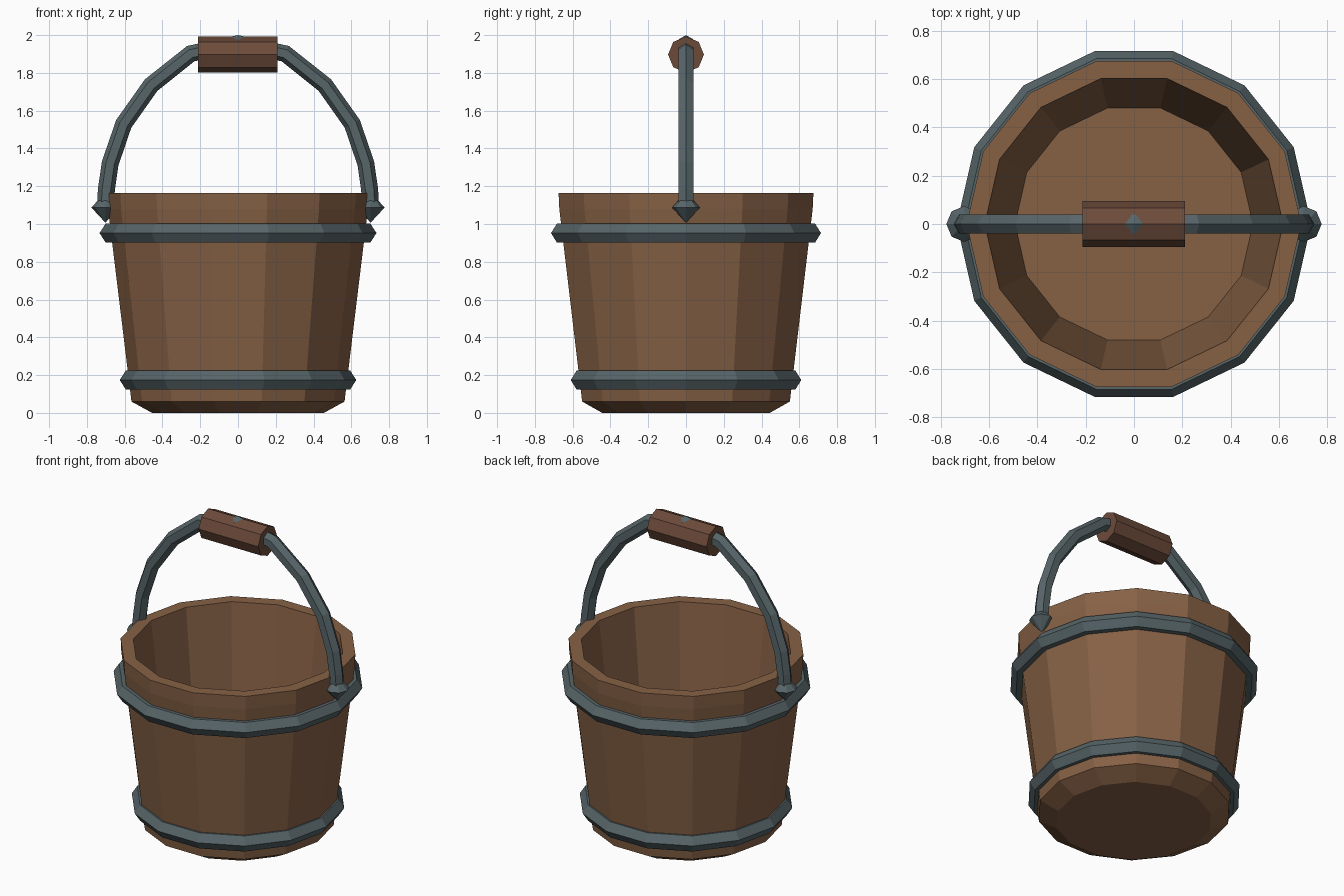
import bpy, bmesh
from math import sin, cos, pi
from mathutils import Vector

if "Cube" in bpy.data.objects:
    bpy.data.objects.remove(bpy.data.objects["Cube"])


def material(name, rgb):
    m = bpy.data.materials.new(name)
    m.diffuse_color = (*rgb, 1)
    m.use_nodes = True
    m.node_tree.nodes["Principled BSDF"].inputs["Base Color"].default_value = m.diffuse_color
    return m


WOOD = material("wood", (0.24, 0.12, 0.06))
GRIP = material("grip_wood", (0.15, 0.07, 0.042))
IRON = material("iron", (0.095, 0.13, 0.14))


def loft(name, rings, mat, closed=False):
    """Skin successive vertex rings; cap both ends unless closed into a loop."""
    bm = bmesh.new()
    vs = [[bm.verts.new(p) for p in r] for r in rings]
    n = len(vs[0])
    pairs = list(zip(vs, vs[1:])) + ([(vs[-1], vs[0])] if closed else [])
    for a, b in pairs:
        for i in range(n):
            j = (i + 1) % n
            bm.faces.new((a[i], a[j], b[j], b[i]))
    if not closed:
        bm.faces.new(vs[0])
        bm.faces.new(vs[-1])
    bmesh.ops.remove_doubles(bm, verts=bm.verts, dist=1e-5)
    bmesh.ops.recalc_face_normals(bm, faces=bm.faces)
    me = bpy.data.meshes.new(name)
    bm.to_mesh(me)
    bm.free()
    me.materials.append(mat)
    ob = bpy.data.objects.new(name, me)
    bpy.context.collection.objects.link(ob)
    return ob


def lathe(name, profile, sides, mat, closed=False, x=0):
    rings = [[(x + r * cos(2 * pi * i / sides), r * sin(2 * pi * i / sides), z)
              for i in range(sides)] for r, z in profile]
    return loft(name, rings, mat, closed)


# wooden tub: chamfered foot, flared wall, short rim, hollow inside
lathe("tub", [(0.455, 0), (0.564, 0.06), (0.688, 1.08), (0.692, 1.165),
              (0.617, 1.165), (0.492, 0.13)], 14, WOOD)

# iron hoops
for name, z, r, inner in (("upper_hoop", 0.952, 0.733, 0.65),
                          ("lower_hoop", 0.174, 0.626, 0.56)):
    lathe(name, [(inner, z - 0.05), (r - 0.032, z - 0.05), (r, z),
                 (r - 0.032, z + 0.05), (inner, z + 0.05)], 14, IRON, True)

# bail handle: six-sided bar swept along an arch
half = [(0.702, 1.08), (0.697, 1.18), (0.677, 1.32), (0.605, 1.53),
        (0.46, 1.735), (0.25, 1.902)]
path = [Vector((x, 0, z)) for x, z in half] + [Vector((0, 0, 1.955))]
path += [Vector((-x, 0, z)) for x, z in reversed(half)]
rings = []
for k, p in enumerate(path):
    t = (path[min(k + 1, len(path) - 1)] - path[max(k - 1, 0)]).normalized()
    out = Vector((t.z, 0, -t.x))
    rings.append([p + 0.045 * (cos(i * pi / 3) * out + sin(i * pi / 3) * Vector((0, 1, 0)))
                  for i in range(6)])
loft("bail_handle", rings, IRON)

# pointed ends of the bail
for side, x in (("left", -0.702), ("right", 0.702)):
    lathe(side + "_handle_end", [(0.001, 1.008), (0.074, 1.087), (0.04, 1.125)], 8, IRON, x=x)

# wooden grip, octagonal
loft("grip", [[(x, 0.095 * cos(i * pi / 4), 1.897 + 0.095 * sin(i * pi / 4))
               for i in range(8)] for x in (-0.213, 0.21)], GRIP)
